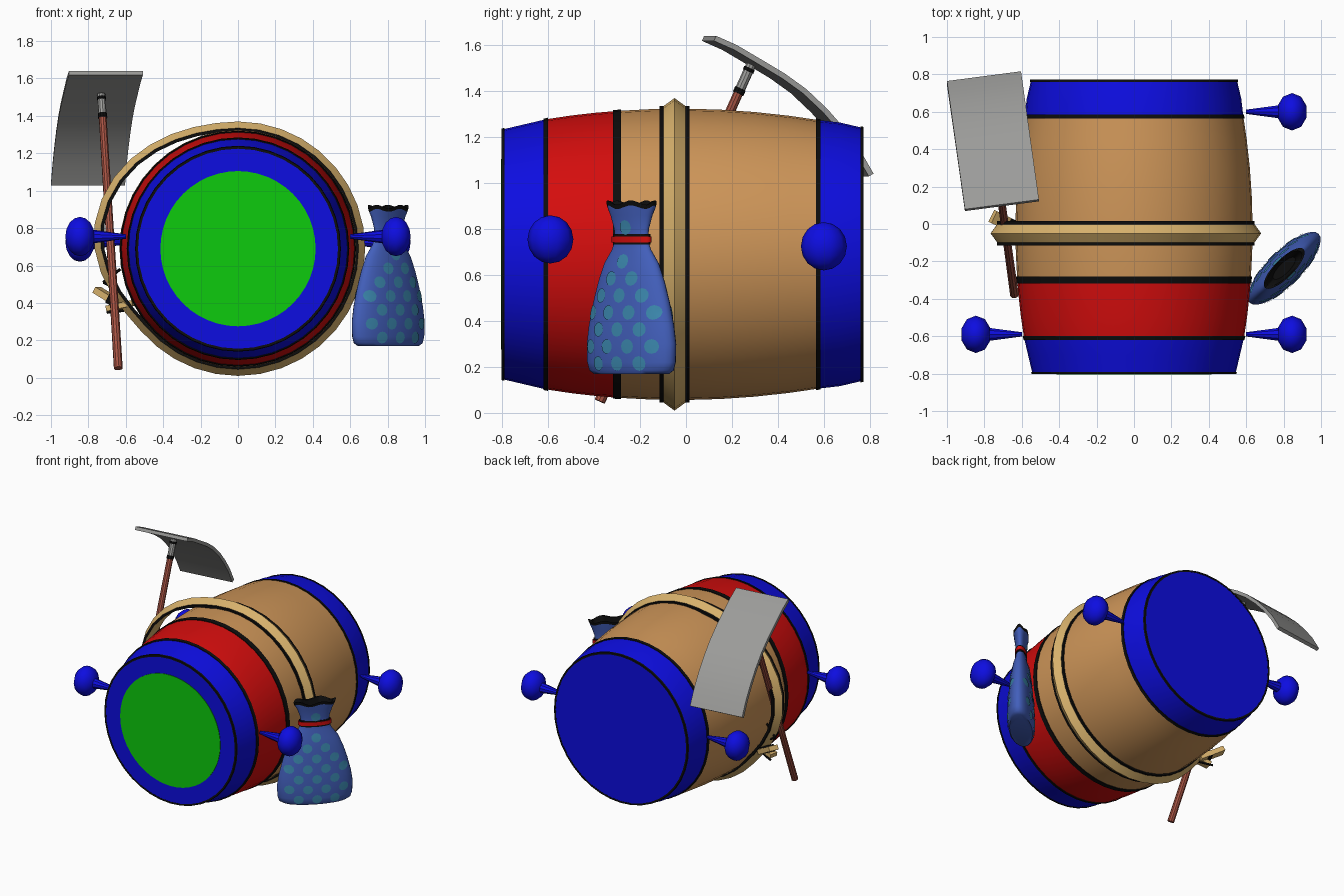
import bpy, bmesh, math
from mathutils import Vector, Matrix

if "Cube" in bpy.data.objects:
    bpy.data.objects.remove(bpy.data.objects["Cube"])


def material(name, r, g, b):
    m = bpy.data.materials.new(name)
    m.diffuse_color = (r, g, b, 1)
    m.use_nodes = True
    m.node_tree.nodes["Principled BSDF"].inputs["Base Color"].default_value = m.diffuse_color
    return m


BLUE = material("blue paint", 0.004, 0.004, 0.75)
RED = material("red paint", 0.66, 0.004, 0.004)
GREEN = material("green paint", 0.004, 0.6, 0.004)
WOOD = material("barrel wood", 0.61, 0.30, 0.098)
TAN = material("tan rope", 0.68, 0.44, 0.15)
BLACK = material("black trim", 0.004, 0.004, 0.004)
GREY = material("grey metal", 0.33, 0.33, 0.32)
BROWN = material("handle wood", 0.38, 0.085, 0.055)
CLOTH = material("blue cloth", 0.055, 0.115, 0.50)
DOT = material("teal dots", 0.045, 0.25, 0.43)
CZ = 0.69  # height of the barrel axis


def finish(name, bm, mats, angle=35):
    bmesh.ops.recalc_face_normals(bm, faces=bm.faces)
    me = bpy.data.meshes.new(name)
    bm.to_mesh(me)
    bm.free()
    for m in mats:
        me.materials.append(m)
    ob = bpy.data.objects.new(name, me)
    bpy.context.collection.objects.link(ob)
    bpy.ops.object.select_all(action='DESELECT')
    ob.select_set(True)
    bpy.context.view_layer.objects.active = ob
    bpy.ops.object.shade_smooth_by_angle(angle=math.radians(angle))
    return ob


def loft(name, rings, mats, strips=None, caps=(None, None), wrap=False, angle=35):
    """Join rings of points; strips gives the material index of each band."""
    bm = bmesh.new()
    vs = [[bm.verts.new(p) for p in r] for r in rings]
    n, k = len(rings[0]), len(rings)
    for i in range(k if wrap else k - 1):
        a, b = vs[i], vs[(i + 1) % k]
        for j in range(n):
            f = bm.faces.new((a[j], a[(j + 1) % n], b[(j + 1) % n], b[j]))
            f.material_index = strips[i] if strips else 0
    for ring, cap in ((vs[0], caps[0]), (vs[-1], caps[1])):
        if cap is not None:
            bm.faces.new(ring).material_index = cap
    return finish(name, bm, mats, angle)


def circle_y(y, r, n=40):
    return [(r * math.cos(2 * math.pi * i / n), y, CZ + r * math.sin(2 * math.pi * i / n)) for i in range(n)]


def rod(name, p, q, r1, r2, mat, n=10):
    p, q = Vector(p), Vector(q)
    d = q - p
    bm = bmesh.new()
    bmesh.ops.create_cone(bm, cap_ends=True, segments=n, radius1=r1, radius2=r2, depth=d.length)
    bm.transform(Matrix.Translation((p + q) / 2) @ d.to_track_quat('Z', 'Y').to_matrix().to_4x4())
    return finish(name, bm, [mat])


# Barrel: bulged body with painted ends
def barrel_r(y):
    return 0.634 - 0.135 * (y + 0.03) ** 2 if abs(y) < 0.6 else 0.59 - 0.235 * (abs(y) - 0.6)


ys = [-0.8, -0.7, -0.61, -0.5, -0.4, -0.3, -0.15, 0, 0.15, 0.3, 0.45, 0.575, 0.67, 0.77]
strips = [0 if y < -0.62 or y > 0.57 else 1 if y < -0.31 else 2 for y in ys[:-1]]
loft("barrel", [circle_y(y, barrel_r(y)) for y in ys], [BLUE, RED, WOOD], strips, (0, 0))

# Green disc on the front lid
loft("front_disc", [circle_y(-0.804, 0.415, 48), circle_y(-0.799, 0.415, 48)], [GREEN], None, (0, 0))

# Black hoops
for name, y, w in (("front_rim", -0.796, 0.012), ("front_hoop", -0.61, 0.02), ("red_edge_hoop", -0.3, 0.036),
                   ("back_hoop", 0.575, 0.02), ("back_rim", 0.766, 0.012)):
    a, b = y - w / 2, y + w / 2
    ra, rb = barrel_r(a), barrel_r(b)
    loft(name, [circle_y(a, ra - 0.008), circle_y(a, ra + 0.005), circle_y(b, rb + 0.005),
                circle_y(b, rb - 0.008)], [BLACK], wrap=True)

# Rope belt: ridged section with black edges, hanging loose on the left
section = [(-0.052, -0.115), (-0.035, -0.115), (-0.035, -0.098), (0, -0.05),
           (-0.035, -0.002), (-0.035, 0.015), (-0.052, 0.015)]


def belt_r(t):
    d = abs(math.degrees(t) - 168) / (75 if math.degrees(t) < 168 else 55)
    return 0.68 + (0.098 * math.cos(d * math.pi / 2) ** 2 if d < 1 else 0)


rings = []
for off, y in section:
    rings.append([((belt_r(t) + off) * math.cos(t), y, CZ + (belt_r(t) + off) * math.sin(t))
                  for t in (2 * math.pi * i / 36 for i in range(36))])
loft("belt", rings, [TAN, BLACK], [1, 1, 0, 0, 1, 1, 0], wrap=True)


# Belt knot: two flat tails and a dark wrap
def slab(name, p, q, w, h, mat):
    p, q = Vector(p), Vector(q)
    bm = bmesh.new()
    bmesh.ops.create_cube(bm, size=1)
    d = q - p
    bm.transform(Matrix.Translation((p + q) / 2) @ d.to_track_quat('X', 'Z').to_matrix().to_4x4()
                 @ Matrix.Diagonal((d.length, w, h, 1)))
    return finish(name, bm, [mat])


slab("knot_tail_upper", (-0.61, -0.03, 0.38), (-0.755, 0.04, 0.47), 0.07, 0.035, TAN)
slab("knot_tail_lower", (-0.56, -0.07, 0.40), (-0.70, -0.04, 0.37), 0.06, 0.03, TAN)
slab("knot_wrap", (-0.655, -0.02, 0.41), (-0.68, -0.008, 0.425), 0.09, 0.05, BLACK)
for i, (p, q) in enumerate((((-0.72, -0.03, 0.51), (-0.63, -0.06, 0.58)), ((-0.72, -0.03, 0.51), (-0.64, -0.04, 0.47)),
                            ((-0.70, 0.0, 0.35), (-0.61, -0.04, 0.36)))):
    rod(f"knot_cord_{i}", p, q, 0.008, 0.008, BLACK, 6)

# Four knobs with stems that narrow toward the barrel
for side, sx in (("right", 1), ("left", -1)):
    for end, y, z in (("front", -0.59, 0.755), ("back", 0.6, 0.725)):
        rod(f"{end}_{side}_stem", (sx * 0.6, y, z), (sx * 0.8, y, z), 0.012, 0.04, BLUE)
        bm = bmesh.new()
        bmesh.ops.create_uvsphere(bm, u_segments=10, v_segments=8, radius=1)
        bm.transform(Matrix.Translation((sx * 0.845, y, z)) @ Matrix.Diagonal((0.082, 0.1, 0.105, 1)))
        finish(f"{end}_{side}_knob", bm, [BLUE], 60)

# Digging tool: shaft, collar, neck and curved blade
foot, top = Vector((-0.64, -0.375, 0.05)), Vector((-0.732, 0.29, 1.53))
rod("tool_shaft", foot, foot.lerp(top, 0.91), 0.024, 0.021, BROWN)
rod("tool_collar", foot.lerp(top, 0.905), foot.lerp(top, 0.92), 0.025, 0.025, BLACK)
rod("tool_neck", foot.lerp(top, 0.915), foot.lerp(top, 0.99), 0.022, 0.022, GREY)
rod("tool_neck_ring", foot.lerp(top, 0.97), foot.lerp(top, 0.98), 0.025, 0.025, BLACK)

curve = [(0.1, 1.63), (0.19, 1.59), (0.3, 1.525), (0.4, 1.465), (0.49, 1.4), (0.58, 1.315),
         (0.65, 1.235), (0.72, 1.14), (0.78, 1.035)]
half = Vector((0.198, 0.026, 0))
rings = []
for i, (y, z) in enumerate(curve):
    a, b = curve[max(i - 1, 0)], curve[min(i + 1, len(curve) - 1)]
    nrm = Vector((0, a[1] - b[1], b[0] - a[0])).normalized() * 0.012
    c = Vector((-0.706 - 0.096 * (y - 0.1) / 0.68, y, z))
    rings.append([c - half - nrm, c + half - nrm, c + half + nrm, c - half + nrm])
loft("tool_blade", rings, [GREY], None, (0, 0))

# Spotted bag: flattened sack, turned 45 degrees
profile = [(0.17, 0.165), (0.185, 0.185), (0.22, 0.194), (0.30, 0.196), (0.38, 0.187), (0.48, 0.168), (0.57, 0.146),
           (0.65, 0.12), (0.71, 0.086), (0.75, 0.073), (0.80, 0.076), (0.86, 0.092), (0.91, 0.11)]
LONG, THIN = Vector((0.707, 0.707, 0)), Vector((0.707, -0.707, 0))
BASE = Vector((0.803, -0.237, 0))


def bag_w(z):
    for (z0, w0), (z1, w1) in zip(profile, profile[1:]):
        if z <= z1:
            return w0 + (w1 - w0) * (z - z0) / (z1 - z0)
    return profile[-1][1]


def bag_ring(z, w, n=32, wave=0.0):
    return [BASE + LONG * (1.33 * w * math.cos(t)) + THIN * (0.46 * w * math.sin(t))
            + Vector((0, 0, z + wave * math.cos(5 * t))) for t in (2 * math.pi * i / n for i in range(n))]


rings = [bag_ring(z, w) for z, w in profile[:-1]]
rings += [bag_ring(0.895, 0.105, wave=0.008), bag_ring(0.915, 0.11, wave=0.01),
          bag_ring(0.912, 0.095, wave=0.01), bag_ring(0.8, 0.06)]
loft("bag", rings, [CLOTH, BLACK], [0] * (len(rings) - 4) + [1] * 3, (0, 1), angle=50)
for name, z0, z1, grow, mat in (("bag_tie_edge", 0.732, 0.778, 0.006, BLACK), ("bag_tie", 0.742, 0.768, 0.011, RED)):
    loft(name, [bag_ring(z0, 0.076 + grow), bag_ring(z1, 0.076 + grow)], [mat], None, (0, 0))

# Dots laid over both broad sides of the bag
bm = bmesh.new()


def on_bag(s, z, side):
    w = bag_w(z)
    a, b = 1.33 * w, 0.46 * w
    t = b * math.sqrt(max(0, 1 - (s / a) ** 2)) + 0.004
    return BASE + LONG * s + THIN * (side * t) + Vector((0, 0, z))


for row in range(9):
    z = 0.215 + 0.074 * row
    if 0.7 < z < 0.79:
        continue
    for col in range(-3, 4):
        s = 0.125 * (col + 0.5 * (row % 2))
        if abs(s) + 0.035 > 1.33 * bag_w(z + 0.03):
            continue
        for side in (-1, 1):
            mid = bm.verts.new(on_bag(s, z, side))
            rim = [bm.verts.new(on_bag(s + 0.034 * math.cos(k * math.pi / 6), z + 0.032 * math.sin(k * math.pi / 6), side))
                   for k in range(12)]
            for k in range(12):
                bm.faces.new((mid, rim[k], rim[(k + 1) % 12]))
finish("bag_dots", bm, [DOT])
